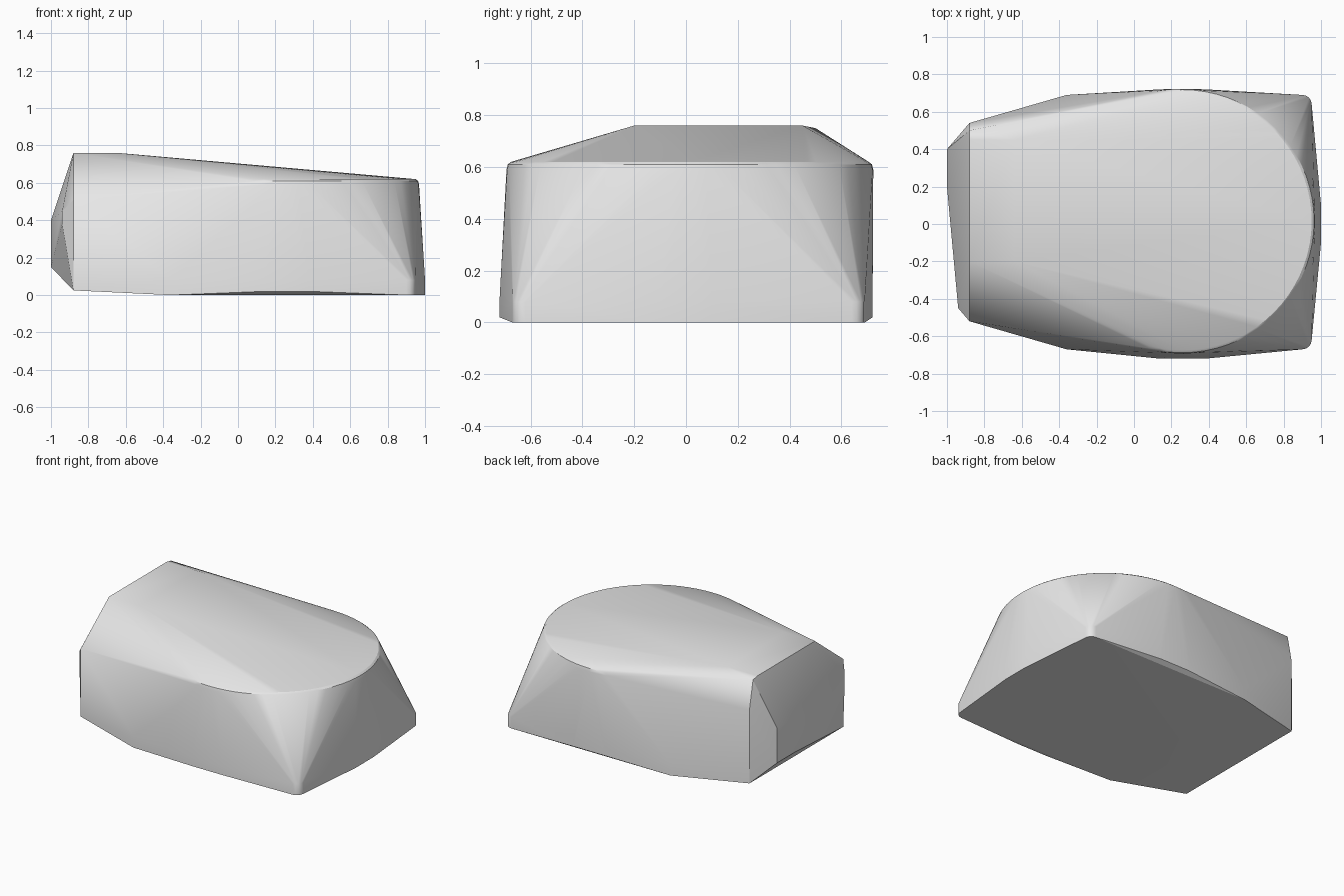
import bpy
import bmesh
from math import cos, sin, tau, radians
from mathutils import Vector

cube = bpy.data.objects.get("Cube")
if cube:
    bpy.data.objects.remove(cube, do_unlink=True)

bm = bmesh.new()


def add(x, y, *heights):
    for z in heights:
        bm.verts.new((x, y, z))


def ring(cx, cy, radius, z, count):
    for i in range(count):
        a = tau * i / count
        add(cx + radius * cos(a), cy + radius * sin(a), z)


# Round top cap with a small softened rim
for radius, z in ((0.69, 0.62), (0.703, 0.61), (0.708, 0.59)):
    ring(0.26, 0.015, radius, z, 72)

# Raised flat ridge on the narrow end
for x in (-0.88, -0.64):
    add(x, -0.2, 0.76)
    add(x, 0.45, 0.76)
add(-0.88, 0.5, 0.75)

# Rounded corner posts at the wide end
for side, y in ((-1, -0.62), (1, 0.64)):
    for i in range(5):
        a = tau / 4 * i / 4
        add(0.9 + 0.05 * cos(a), y + side * 0.05 * sin(a), 0, 0.08)

# Bulge of the wide end wall
for y in (-0.1, 0.1):
    add(1, y, 0, 0.08)

# Long side walls
for side, y in ((-1, -0.67), (1, 0.69)):
    add(-0.36, y, 0, 0.08)
    for x in (0.14, 0.38):
        add(x, side * 0.72, 0.02, 0.08)

# Narrow end wall and its corners
add(-0.88, -0.52, 0.025, 0.51)
add(-0.94, -0.45, 0.38, 0.45)
add(-0.88, 0.54, 0.025, 0.55)
for y in (0.2, 0.4):
    add(-1, y, 0.15, 0.4)

# Wrap the points in one solid shell
hull = bmesh.ops.convex_hull(bm, input=bm.verts[:])
inside = {g for g in hull["geom_interior"] + hull["geom_unused"]
          if isinstance(g, bmesh.types.BMVert)}
bmesh.ops.delete(bm, geom=list(inside), context='VERTS')
bmesh.ops.recalc_face_normals(bm, faces=bm.faces[:])

mesh = bpy.data.meshes.new("stone_block")
bm.to_mesh(mesh)
bm.free()
block = bpy.data.objects.new("stone_block", mesh)
bpy.context.collection.objects.link(block)

# Plain grey surface
grey = bpy.data.materials.new("plain_grey")
grey.use_nodes = True
colour = (0.8, 0.8, 0.8, 1)
grey.diffuse_color = colour
grey.node_tree.nodes["Principled BSDF"].inputs["Base Color"].default_value = colour
mesh.materials.append(grey)

bpy.ops.object.select_all(action='DESELECT')
block.select_set(True)
bpy.context.view_layer.objects.active = block
bpy.ops.object.shade_smooth_by_angle(angle=radians(30))
